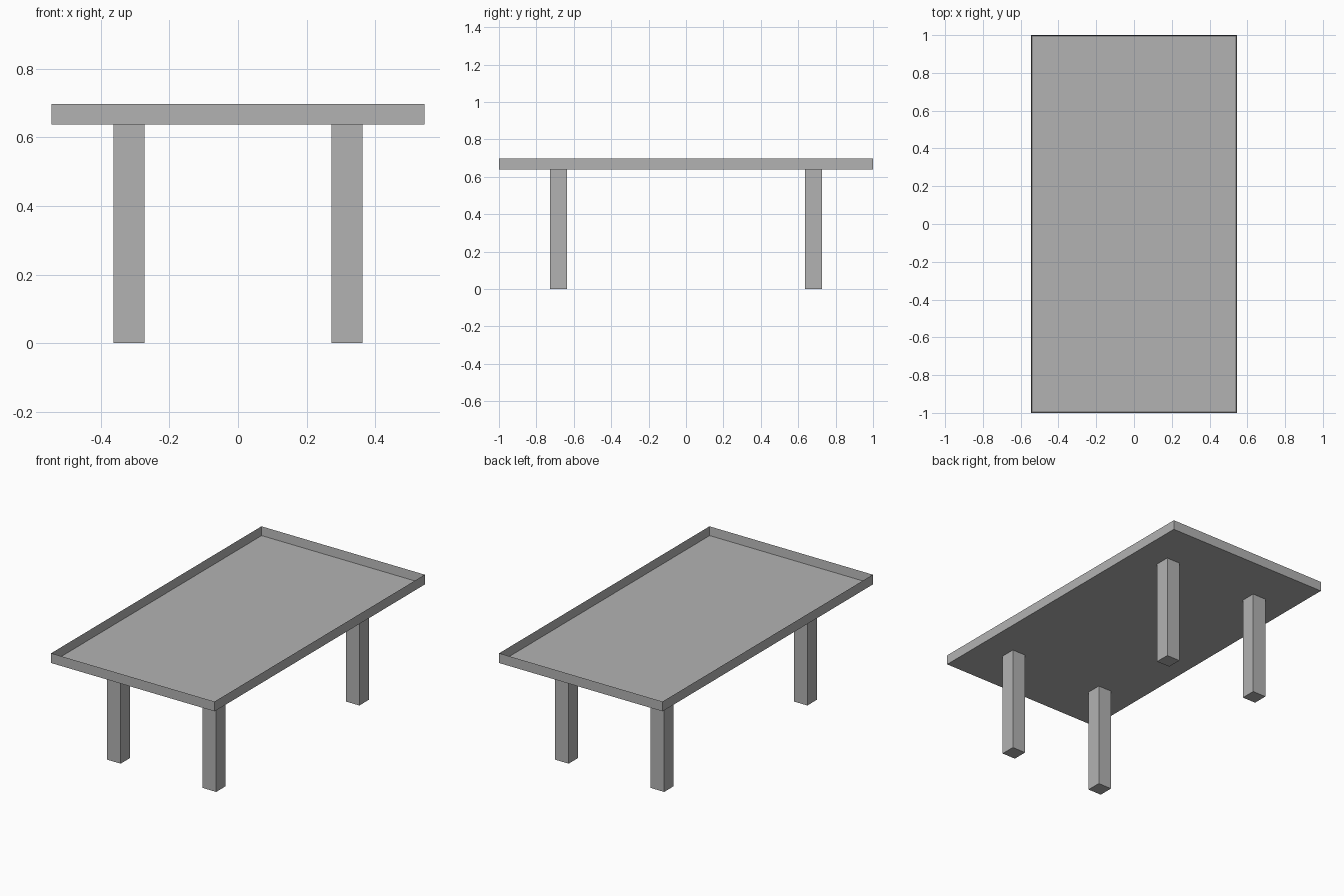
import bpy
import bmesh
from mathutils import Matrix, Vector

cube = bpy.data.objects.get("Cube")
if cube:
    bpy.data.objects.remove(cube, do_unlink=True)

HALF_X, HALF_Y = 0.544, 1.0       # table top half sizes
TRAY_BOTTOM, TRAY_TOP = 0.638, 0.697
WALL = 0.006                      # rim and floor thickness
LEG_X, LEG_Y, LEG_W = 0.318, 0.681, 0.09

grey = bpy.data.materials.new("plain grey")
grey.use_nodes = True
colour = (0.45, 0.45, 0.45, 1)
grey.diffuse_color = colour
grey.node_tree.nodes["Principled BSDF"].inputs["Base Color"].default_value = colour


def box(name, centre, size, hollow=False):
    """Box with flat faces; a hollow one is an open tray with thin walls."""
    bm = bmesh.new()
    bmesh.ops.create_cube(bm, size=1)
    bmesh.ops.transform(bm, verts=bm.verts, matrix=(
        Matrix.Translation(centre) @ Matrix.Diagonal(Vector(size).to_4d())))
    if hollow:
        lid = [f for f in bm.faces if f.normal.z > 0.9]
        bmesh.ops.inset_region(bm, faces=lid, thickness=WALL)
        for v in lid[0].verts:
            v.co.z -= size[2] - WALL
    mesh = bpy.data.meshes.new(name)
    bm.to_mesh(mesh)
    bm.free()
    mesh.materials.append(grey)
    obj = bpy.data.objects.new(name, mesh)
    bpy.context.collection.objects.link(obj)
    return obj


# Table top: shallow tray with a thin raised rim
box("table_top", (0, 0, (TRAY_BOTTOM + TRAY_TOP) / 2),
    (2 * HALF_X, 2 * HALF_Y, TRAY_TOP - TRAY_BOTTOM), hollow=True)

# Four square legs
for side, sx in (("left", 1), ("right", -1)):
    for end, sy in (("front", -1), ("back", 1)):
        box(f"{end}_{side}_leg", (sx * LEG_X, sy * LEG_Y, TRAY_BOTTOM / 2),
            (LEG_W, LEG_W, TRAY_BOTTOM))
